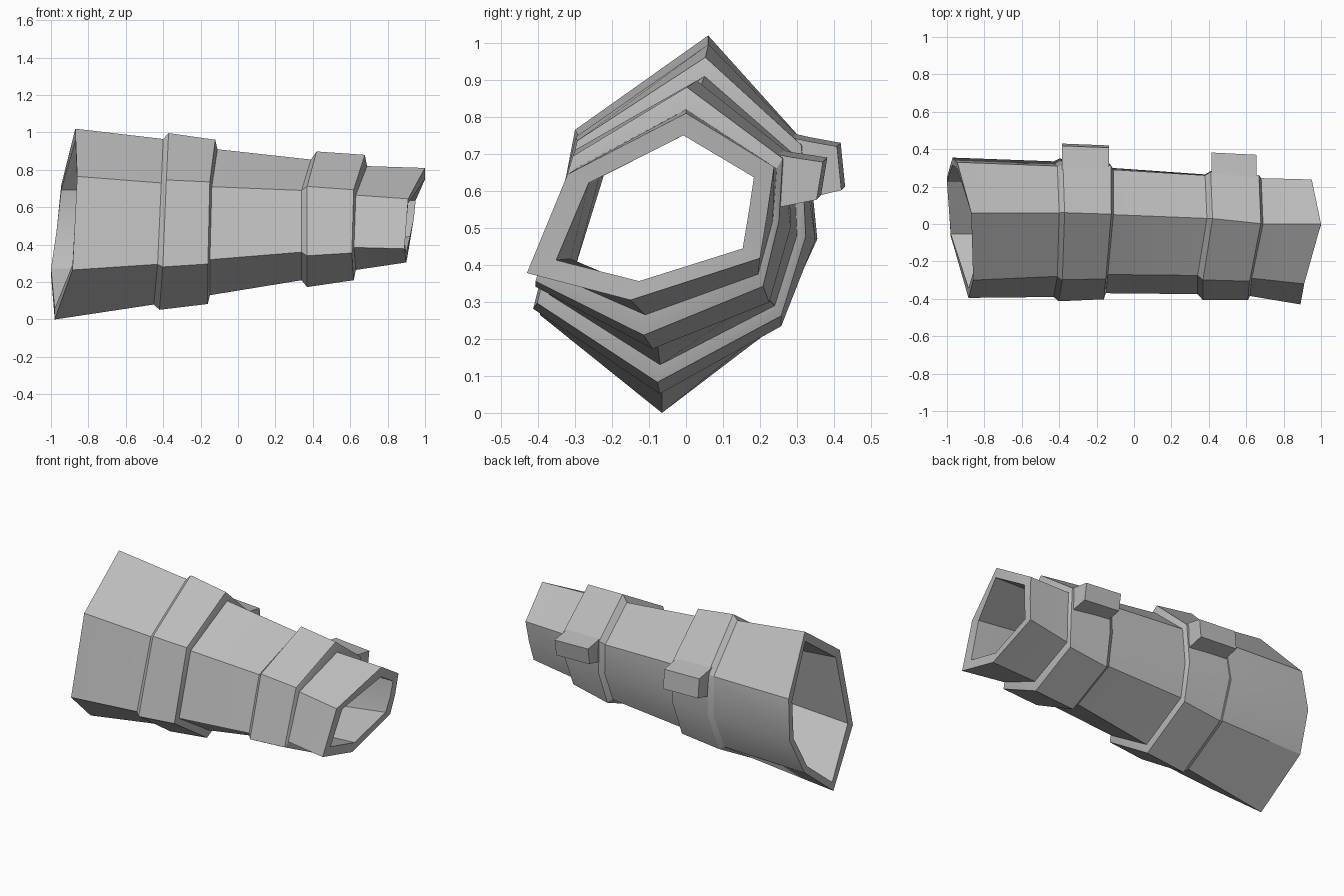
import bpy
import bmesh
from mathutils import Vector

default = bpy.data.objects.get("Cube")
if default:
    bpy.data.objects.remove(default, do_unlink=True)

grey = bpy.data.materials.new("plain grey")
grey.use_nodes = True
colour = (0.5, 0.5, 0.5, 1.0)
grey.diffuse_color = colour
grey.node_tree.nodes["Principled BSDF"].inputs["Base Color"].default_value = colour


def finish(name, bm):
    """Turn a bmesh into a shaded object."""
    bmesh.ops.recalc_face_normals(bm, faces=bm.faces)
    mesh = bpy.data.meshes.new(name)
    bm.to_mesh(mesh)
    bm.free()
    mesh.materials.append(grey)
    obj = bpy.data.objects.new(name, mesh)
    bpy.context.collection.objects.link(obj)
    bpy.ops.object.select_all(action="DESELECT")
    obj.select_set(True)
    bpy.context.view_layer.objects.active = obj
    bpy.ops.object.shade_smooth_by_angle(angle=0.52)
    return obj


def loft(name, rings, closed=True):
    """Bridge rings in order; closed joins the last to the first, else caps ends."""
    bm = bmesh.new()
    loops = [[bm.verts.new(p) for p in ring] for ring in rings]
    pairs = list(zip(loops, loops[1:]))
    if closed:
        pairs.append((loops[-1], loops[0]))
    else:
        bm.faces.new(loops[0])
        bm.faces.new(loops[-1])
    for a, b in pairs:
        for i in range(len(a)):
            j = (i + 1) % len(a)
            bm.faces.new((a[i], a[j], b[j], b[i]))
    return finish(name, bm)


def scaled(ring, sy, sz):
    """Scale a ring about its centre, keeping its slant along the sleeve."""
    mid = sum((Vector(p) for p in ring), Vector()) / len(ring)
    return [Vector((p[0], mid.y + (p[1] - mid.y) * sy, mid.z + (p[2] - mid.z) * sz))
            for p in ring]


def between(a, b, t):
    return [Vector(p).lerp(Vector(q), t) for p, q in zip(a, b)]


# Sleeve sections: top, front upper, front lower, bottom, back lower, back, back upper
wide_end = [(-.87, .06, 1.02), (-.86, -.3, .765), (-.885, -.395, .265), (-.98, -.065, 0),
            (-1, .25, .24), (-.97, .355, .47), (-.945, .33, .72)]
wide_strap_a = [(-.4, .06, .965), (-.41, -.28, .73), (-.43, -.39, .295), (-.45, -.065, .08),
                (-.44, .245, .25), (-.43, .335, .47), (-.41, .31, .71)]
wide_strap_b = [(-.11, .05, .91), (-.14, -.27, .71), (-.15, -.37, .32), (-.15, -.07, .13),
                (-.14, .24, .29), (-.12, .3, .48), (-.11, .29, .7)]
slim_strap_a = [(.39, .03, .855), (.34, -.275, .69), (.34, -.375, .36), (.34, -.08, .21),
                (.36, .21, .32), (.38, .265, .5), (.38, .26, .68)]
slim_strap_b = [(.69, 0, .82), (.63, -.29, .665), (.62, -.385, .385), (.63, -.11, .265),
                (.65, .195, .375), (.68, .235, .52), (.68, .245, .66)]
slim_end = [(1, 0, .81), (.91, -.32, .645), (.89, -.43, .378), (.9, -.15, .305),
            (.92, .2, .418), (.94, .22, .54), (.95, .238, .665)]
sections = [wide_end, wide_strap_a, wide_strap_b, slim_strap_a, slim_strap_b, slim_end]

# Hollow sleeve: outer skin, then back along the inner skin
lining = [scaled(s, .88 if i < 3 else .8, .88 if i < 3 else .78)
          for i, s in enumerate(sections)]
loft("sleeve", sections + lining[::-1])


# Straps: raised bands with chamfered sides
def strap(name, a, b, left, right):
    loft(name, [scaled(a, .97, .97), a, scaled(between(a, b, .1), *left),
                scaled(between(a, b, .96), *right), b, scaled(b, .97, .97)])


strap("wide_strap", wide_strap_a, wide_strap_b, (1.06, 1.08), (1.08, 1.12))
strap("slim_strap", slim_strap_a, slim_strap_b, (1.08, 1.14), (1.06, 1.2))


# Buckles: blocks on the back of each strap
def buckle(name, x0, x1, profile, shift):
    loft(name, [[(x0, y, z) for y, z in profile],
                [(x1, y + shift, z + shift) for y, z in profile]], closed=False)


buckle("wide_buckle", -.385, -.135,
       [(.27, .76), (.335, .745), (.418, .73), (.43, .612), (.36, .595), (.28, .575)], -.01)
buckle("slim_buckle", .415, .655,
       [(.22, .72), (.285, .705), (.382, .69), (.365, .588), (.25, .565)], -.012)
